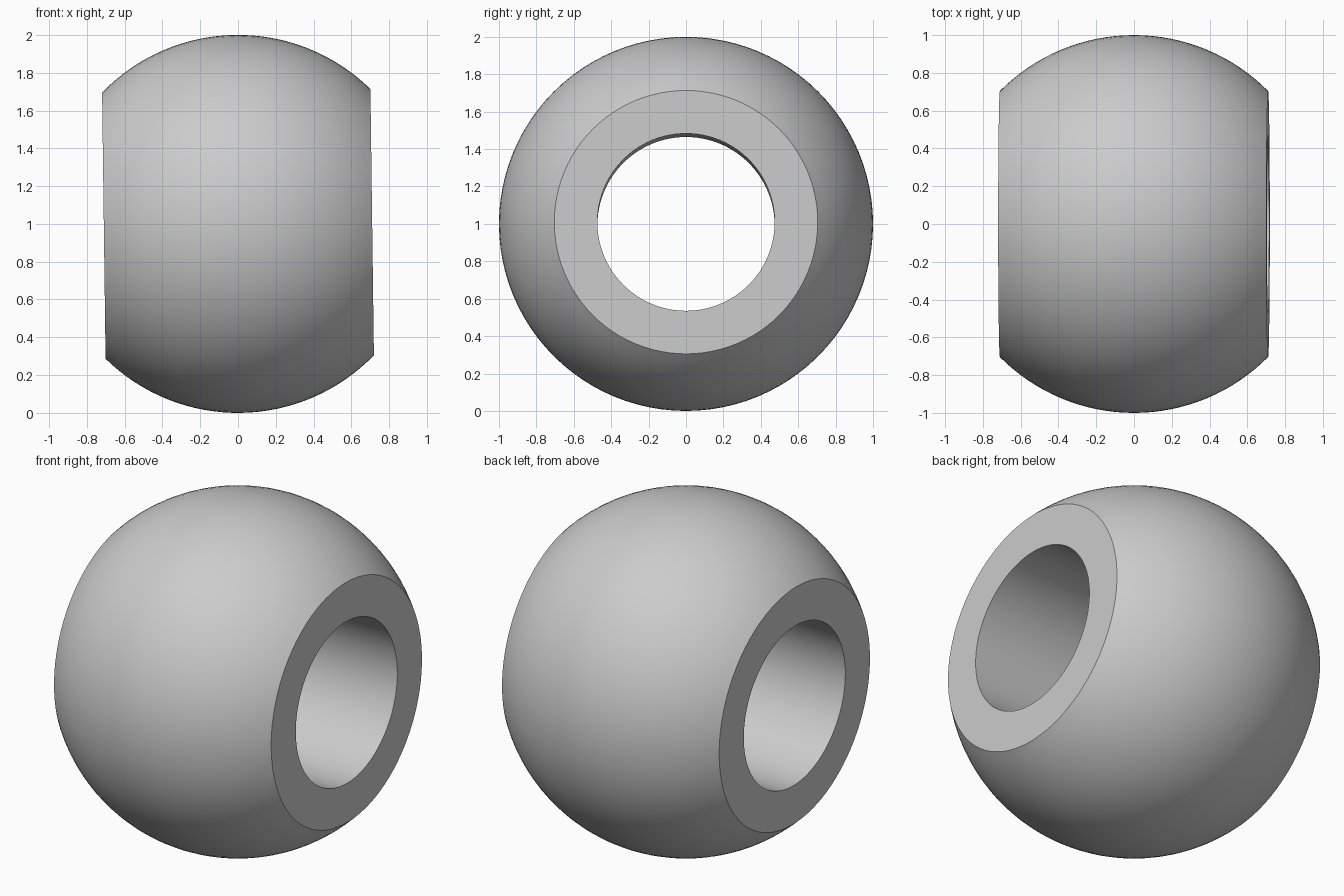
import bpy, bmesh, math
from mathutils import Matrix, Vector

cube = bpy.data.objects.get("Cube")
if cube:
    bpy.data.objects.remove(cube)

RADIUS = 1.0        # ball
HALF_WIDTH = 0.71   # centre to each flat end
BORE = 0.474        # through hole
TILT = math.radians(0.75)
SEGMENTS, ARC_STEPS = 96, 32

grey = bpy.data.materials.new("plain grey")
grey.use_nodes = True
colour = (0.6, 0.6, 0.6, 1)
grey.diffuse_color = colour
grey.node_tree.nodes["Principled BSDF"].inputs["Base Color"].default_value = colour

# Closed cross-section: outer arc, flat ends and bore, in the xz plane
limit = math.asin(HALF_WIDTH / RADIUS)
angles = [-limit + 2 * limit * i / ARC_STEPS for i in range(ARC_STEPS + 1)]
profile = [Vector((RADIUS * math.sin(a), 0, RADIUS * math.cos(a))) for a in angles]
profile += [Vector((HALF_WIDTH, 0, BORE)), Vector((-HALF_WIDTH, 0, BORE))]

# Turn the cross-section about the x axis
bm = bmesh.new()
verts = [bm.verts.new(p) for p in profile]
edges = [bm.edges.new((v, verts[(i + 1) % len(verts)])) for i, v in enumerate(verts)]
bmesh.ops.spin(bm, geom=verts + edges, cent=(0, 0, 0), axis=(1, 0, 0),
               angle=math.tau, steps=SEGMENTS, use_duplicate=False)
bmesh.ops.remove_doubles(bm, verts=bm.verts, dist=0.0001)
bmesh.ops.recalc_face_normals(bm, faces=bm.faces)

# Lean the bore slightly upward toward +x and stand the ball on the ground
bm.transform(Matrix.Translation((0, 0, RADIUS)) @ Matrix.Rotation(-TILT, 4, "Y"))
mesh = bpy.data.meshes.new("bored_ball")
bm.to_mesh(mesh)
bm.free()
mesh.materials.append(grey)

ball = bpy.data.objects.new("bored_ball", mesh)
bpy.context.collection.objects.link(ball)
bpy.ops.object.select_all(action="DESELECT")
ball.select_set(True)
bpy.context.view_layer.objects.active = ball
bpy.ops.object.shade_smooth_by_angle(angle=math.radians(30))
